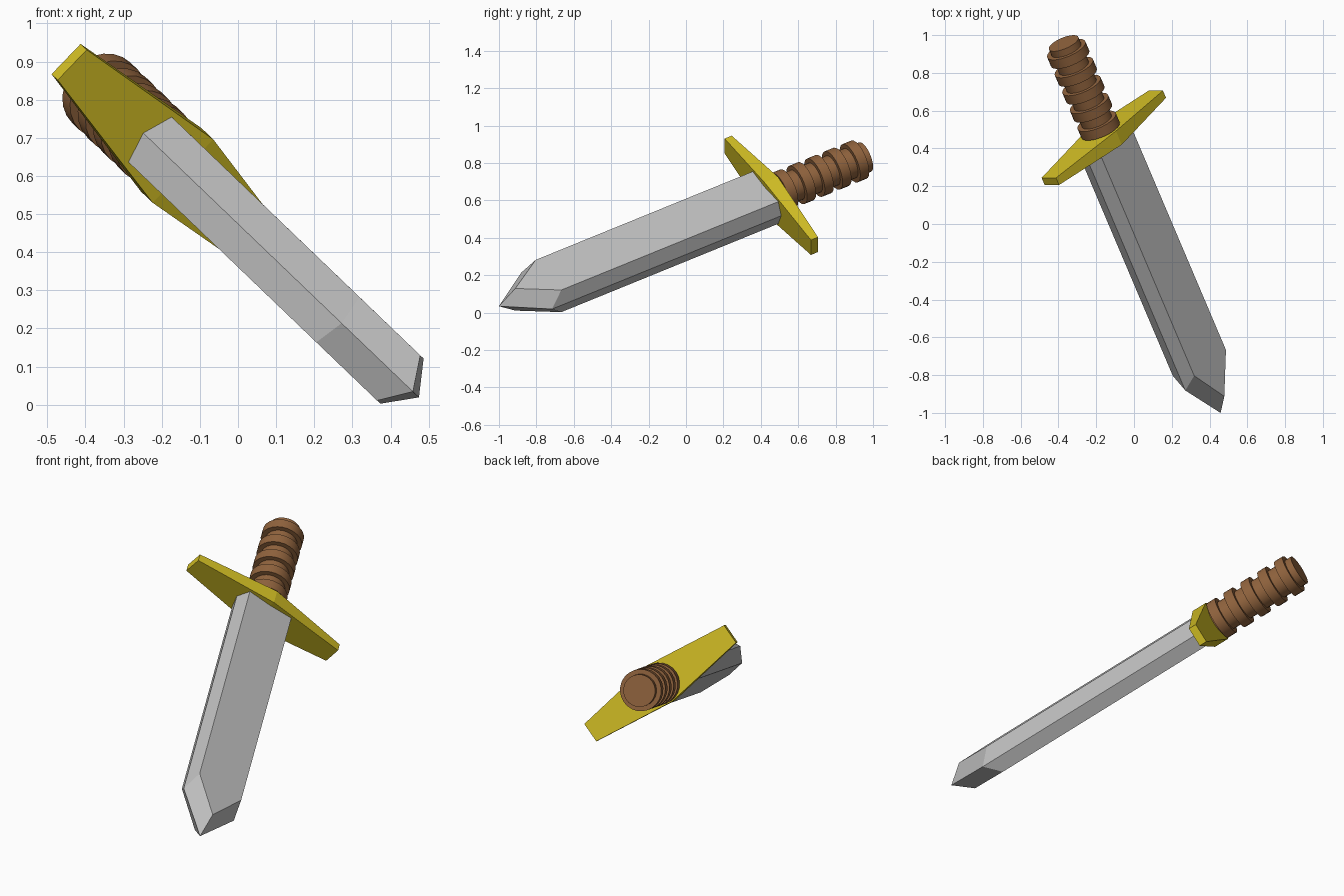
import bpy, bmesh, math
from mathutils import Matrix, Vector

if "Cube" in bpy.data.objects:
    bpy.data.objects.remove(bpy.data.objects["Cube"])

# Sword frame: X = blade thickness, Y = blade width, Z = towards the tip
Z = Vector((0.366, -0.862, -0.351)).normalized()
X = Vector((0.692, 0.0, 0.722))
X = (X - Z * X.dot(Z)).normalized()
Y = Z.cross(X)
FRAME = Matrix.Translation((0.346, -0.735, 0.1425)) @ Matrix((X, Y, Z)).transposed().to_4x4()


def material(name, rgb):
    m = bpy.data.materials.new(name)
    m.diffuse_color = (*rgb, 1)
    m.use_nodes = True
    m.node_tree.nodes["Principled BSDF"].inputs["Base Color"].default_value = m.diffuse_color
    return m


steel = material("steel grey", (0.52, 0.52, 0.52))
gold = material("gold", (0.65, 0.52, 0.018))
brown = material("leather brown", (0.28, 0.125, 0.047))


def finish(name, bm, mat):
    bmesh.ops.recalc_face_normals(bm, faces=bm.faces)
    bm.transform(FRAME)
    me = bpy.data.meshes.new(name)
    bm.to_mesh(me)
    bm.free()
    me.materials.append(mat)
    ob = bpy.data.objects.new(name, me)
    bpy.context.collection.objects.link(ob)
    return ob


def loft(bm, rings, cap_end=True):
    """Skin a list of equal-length point rings, return the vertex rings."""
    vs = [[bm.verts.new(p) for p in r] for r in rings]
    n = len(vs[0])
    for a, b in zip(vs, vs[1:]):
        for i in range(n):
            bm.faces.new((a[i], a[(i + 1) % n], b[(i + 1) % n], b[i]))
    bm.faces.new(vs[0])
    if cap_end:
        bm.faces.new(vs[-1])
    return vs


# Blade: six-sided bar with bevelled edges and a faceted point
T, W, E = 0.082, 0.135, 0.163
hexagon = [(T, W), (0, E), (-T, W), (-T, -W), (0, -E), (T, -W)]
bm = bmesh.new()
start = [(x, y, -1.36) for x, y in hexagon]
shoulder = [(x, y, 0.074 if x == 0 else 0) for x, y in hexagon]
c, b, a, g, f, d = loft(bm, [start, shoulder], cap_end=False)[1]
tip = bm.verts.new((0, 0, 0.308))
front = bm.verts.new((T, 0, 0.206))
back = bm.verts.new((-T, 0, 0.206))
for face in ((c, b, tip, front), (d, f, tip, front), (a, b, tip, back),
             (g, f, tip, back), (c, front, d), (a, back, g)):
    bm.faces.new(face)
finish("blade", bm, steel)

# Guard: bar that is thickest in the middle
bm = bmesh.new()
loft(bm, [[(sx * t, w, -1.382 + sz * h) for sx, sz in ((-1, -1), (1, -1), (1, 1), (-1, 1))]
          for w, t, h in ((-0.455, 0.055, 0.022), (0, 0.115, 0.042), (0.455, 0.055, 0.022))])
finish("guard", bm, gold)

# Grip: stepped round profile with five raised bands
profile = [(0.085, -1.40)]
for i in range(5):
    z0 = -1.43 - i * 0.11
    profile += [(0.085, z0), (0.11, z0), (0.11, z0 - 0.055), (0.085, z0 - 0.055)]
profile.append((0.085, -1.963))
N = 24
bm = bmesh.new()
loft(bm, [[(r * math.cos(k * math.tau / N), r * math.sin(k * math.tau / N), z) for k in range(N)]
          for r, z in profile])
grip = finish("grip", bm, brown)
bpy.context.view_layer.objects.active = grip
grip.select_set(True)
bpy.ops.object.shade_smooth_by_angle(angle=math.radians(35))
